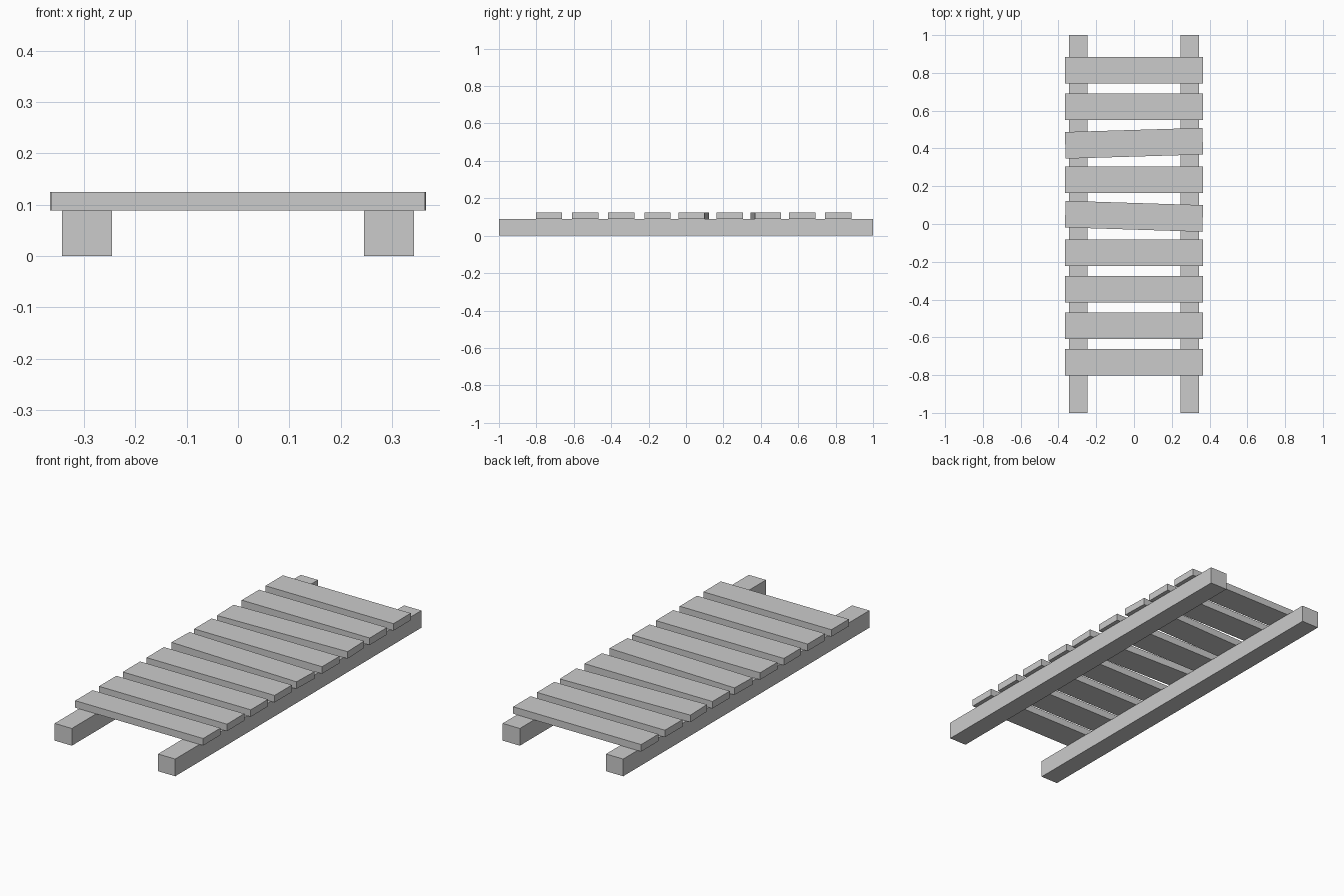
import bpy
import bmesh
from math import atan2
from mathutils import Matrix

if "Cube" in bpy.data.objects:
    bpy.data.objects.remove(bpy.data.objects["Cube"])


def box(name, center, size, turn=0.0):
    bm = bmesh.new()
    bmesh.ops.create_cube(bm, size=1.0, matrix=Matrix.Diagonal((*size, 1.0)))
    mesh = bpy.data.meshes.new(name)
    bm.to_mesh(mesh)
    bm.free()
    obj = bpy.data.objects.new(name, mesh)
    obj.location = center
    obj.rotation_euler.z = turn
    bpy.context.collection.objects.link(obj)
    return obj


RAIL_H = 0.0885
PLANK_T = 0.036

# Two long rails
for side, label in ((-1, "left"), (1, "right")):
    box(f"{label}_rail", (side * 0.294, 0, RAIL_H / 2), (0.098, 2.0, RAIL_H))

# Nine evenly spaced planks, two of them slightly askew
skew = {2: atan2(0.022, 0.728), 4: -atan2(0.023, 0.728)}
for i in range(9):
    y = 0.814 - 0.1933 * i
    box(f"plank_{i + 1}", (0, y, RAIL_H + PLANK_T / 2),
        (0.728, 0.141, PLANK_T), skew.get(i, 0.0))
